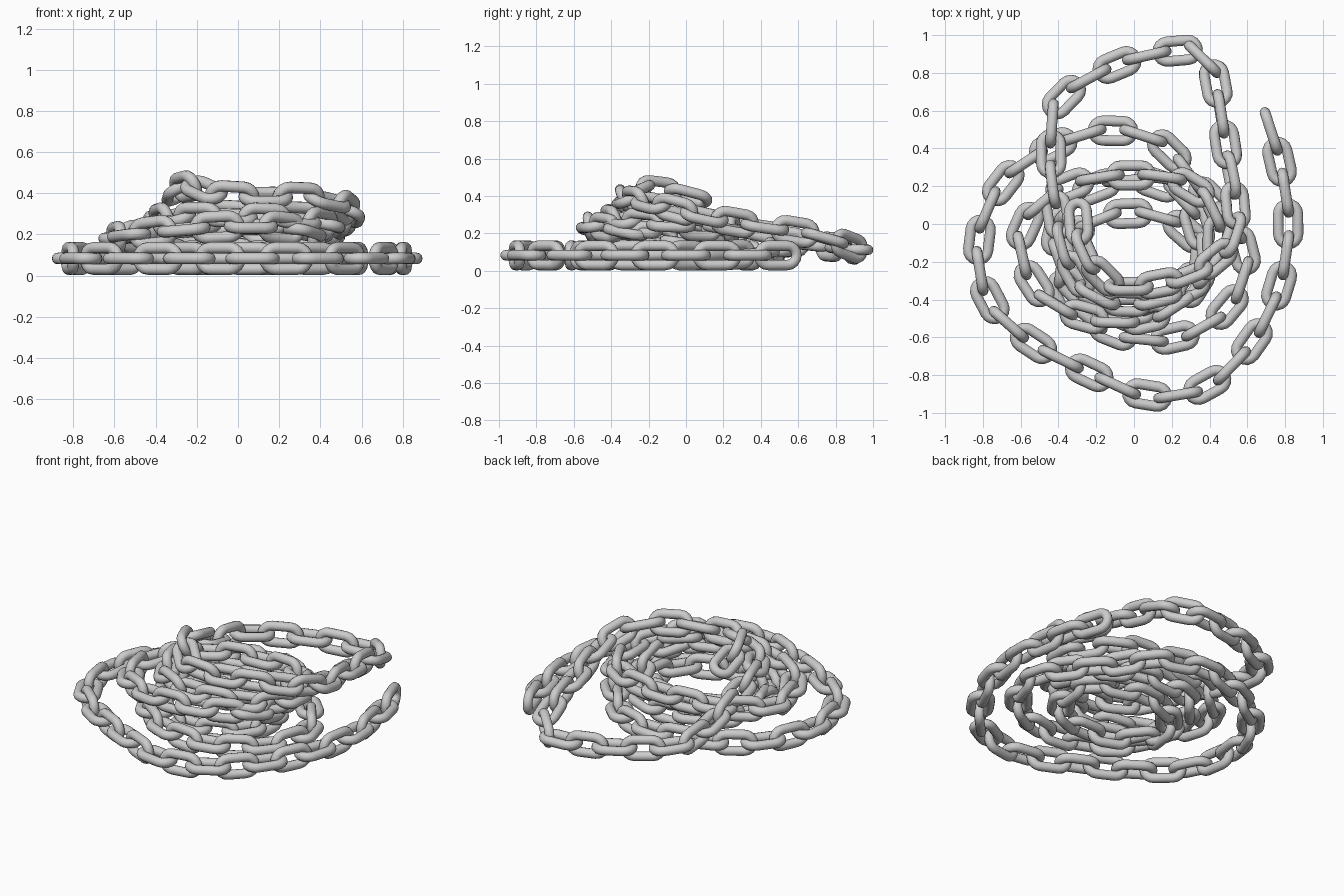
import bpy, math
from mathutils import Vector, Matrix

if "Cube" in bpy.data.objects:
    bpy.data.objects.remove(bpy.data.objects["Cube"])

LENGTH, WIDTH, WIRE = 0.268, 0.160, 0.028   # outer link size and wire radius
PITCH = 0.1655
G = 0.083                                   # centre height of chain on the ground

# Chain path, from the loose end on the ground to the end on top of the pile
outer_ring = [(.70, .57, G), (.77, .34, G), (.82, 0, G), (.77, -.33, G),
              (.63, -.62, G), (.39, -.86, G), (.08, -.915, G), (-.23, -.79, G),
              (-.54, -.63, G), (-.77, -.41, G), (-.825, -.08, G), (-.69, .23, G),
              (-.45, .40, G)]
second_ring = [(-.15, .50, .10), (.15, .43, .10), (.32, .22, G), (.52, 0, G),
               (.60, -.2, G), (.52, -.42, G), (.35, -.56, G), (.13, -.62, G),
               (-.1, -.58, G), (-.32, -.44, G)]
inner_coils = [(-.40, -.20, G), (-.24, .01, .09), (0, .06, .09),
               (.2, .02, .09), (.34, -.12, G), (.25, -.37, G), (0, -.46, G),
               (-.27, -.38, G), (-.42, -.14, .10), (-.31, .14, .10), (0, .24, .10),
               (.26, .14, .12), (.36, -.10, .16)]
raised_ring = [(.34, -.32, .21), (.12, -.49, .24), (-.2, -.51, .23), (-.49, -.38, .20),
               (-.61, -.10, .18), (-.51, .10, .19), (-.3, .22, .21), (0, .26, .22),
               (.3, .21, .23), (.44, .02, .24), (.42, -.22, .25)]
top_loop = [(.25, -.36, .27), (0, -.42, .28), (-.23, -.37, .28), (-.36, -.16, .28),
            (-.42, .15, .24), (-.44, .40, .18), (-.40, .66, .14), (-.05, .86, .12),
            (.25, .92, .11), (.39, .89, .13), (.45, .65, .20), (.49, .38, .24),
            (.54, .10, .29), (.52, -.10, .34), (.33, -.26, .38), (.05, -.33, .38),
            (-.11, -.33, .39), (-.22, -.22, .44), (-.29, -.06, .42), (-.30, .09, .38)]
points = [Vector(p) for p in outer_ring + second_ring + inner_coils + raised_ring + top_loop]


def smooth_path(pts, steps=150):
    """Catmull-Rom curve through the points."""
    out = []
    ext = [2 * pts[0] - pts[1]] + pts + [2 * pts[-1] - pts[-2]]
    for a, b, c, d in zip(ext, ext[1:], ext[2:], ext[3:]):
        for k in range(steps):
            t = k / steps
            out.append(0.5 * (2 * b + (c - a) * t + (2 * a - 5 * b + 4 * c - d) * t * t
                              + (3 * b - a - 3 * c + d) * t ** 3))
    return out + [pts[-1]]


def link_mesh(arc=8, sides=12):
    """Round wire swept around a stadium outline in the local XY plane."""
    r = WIDTH / 2 - WIRE
    half = (LENGTH - WIDTH) / 2
    verts, faces = [], []
    for end in (0, 1):
        for k in range(arc + 1):
            a = -math.pi / 2 + math.pi * (k / arc + end)
            n = Vector((math.cos(a), math.sin(a), 0))
            c = Vector((half if end == 0 else -half, 0, 0)) + n * r
            for s in range(sides):
                b = 2 * math.pi * s / sides
                verts.append(c + n * WIRE * math.cos(b) + Vector((0, 0, WIRE * math.sin(b))))
    rings = 2 * (arc + 1)
    for i in range(rings):
        j = (i + 1) % rings
        for s in range(sides):
            u = (s + 1) % sides
            faces.append((i * sides + s, j * sides + s, j * sides + u, i * sides + u))
    me = bpy.data.meshes.new("chain_link")
    me.from_pydata(verts, [], faces)
    me.polygons.foreach_set("use_smooth", [True] * len(faces))
    me.update()
    return me


# Evenly spaced joints along the path; an even count so the last link lies flat
path = smooth_path(points)
total = sum((b - a).length for a, b in zip(path, path[1:]))
count = 2 * round(total / PITCH / 2)
joints, travelled = [path[0]], 0
for a, b in zip(path, path[1:]):
    travelled += (b - a).length
    if travelled >= len(joints) * total / count - 1e-4:
        joints.append(b)

# Links, alternately upright and flat; those high on the pile lean outwards
mesh = link_mesh()
for i, (a, b) in enumerate(zip(joints, joints[1:])):
    mid = (a + b) / 2
    x = (b - a).normalized()
    y = Vector((0, 0, 1)).cross(x).normalized()
    if mid.z > 0.2:
        y = Matrix.Rotation(math.radians(-min(25, (mid.z - 0.2) * 250)), 3, x) @ y
    z = x.cross(y)
    if i % 2 == 0:
        y, z = z, -y
    rot = Matrix((x, y, z)).transposed().to_4x4()
    ob = bpy.data.objects.new(f"chain_link_{i + 1:03d}", mesh)
    ob.matrix_world = Matrix.Translation(mid) @ rot
    bpy.context.collection.objects.link(ob)
